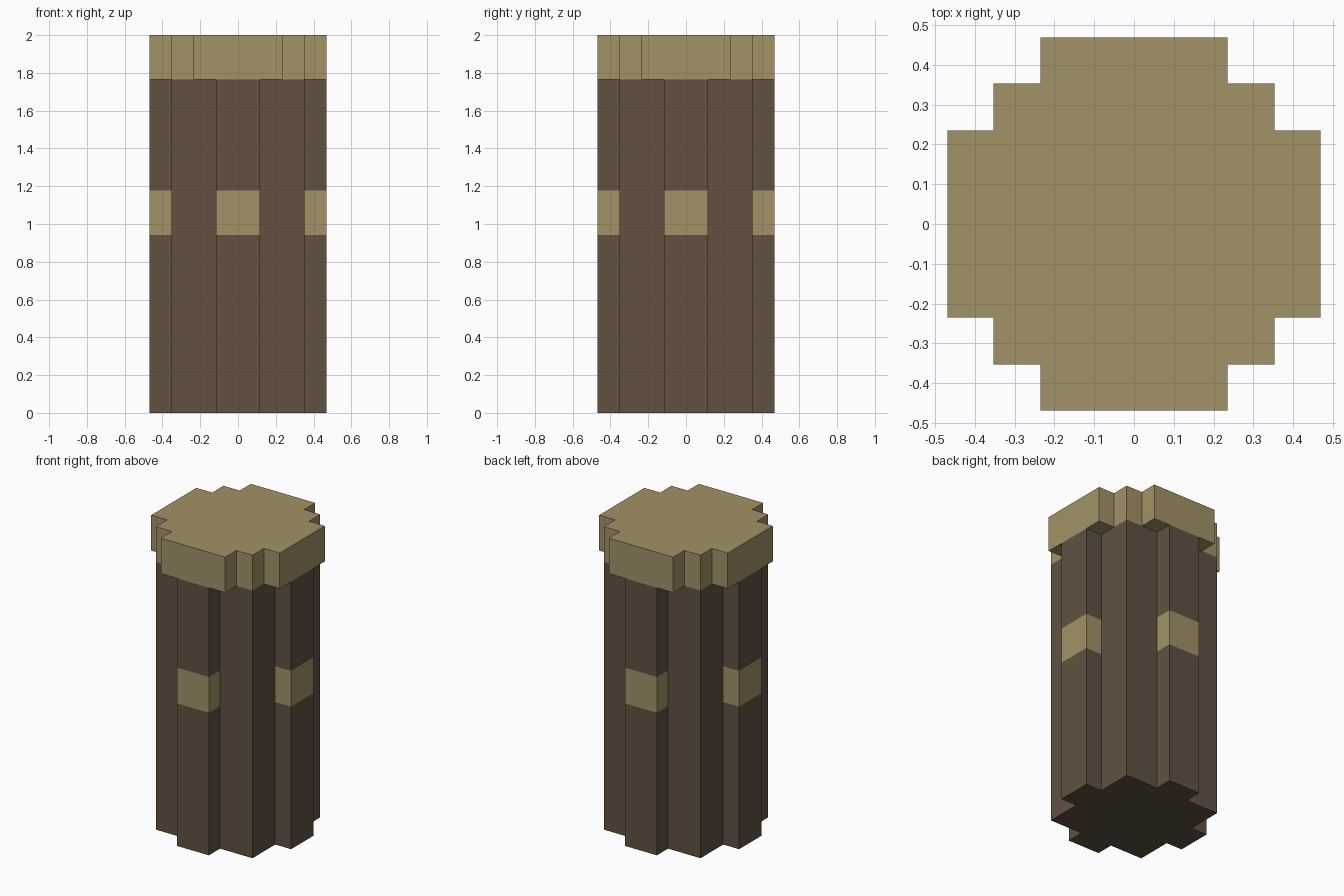
import bpy
import bmesh

if "Cube" in bpy.data.objects:
    bpy.data.objects.remove(bpy.data.objects["Cube"])

REACH = 0.469   # how far the four arms extend
CORE = 0.353    # half width of the square core
BAND = (0.941, 1.177)
CAP_BASE, TOP = 1.766, 2.0


def material(name, rgb):
    mat = bpy.data.materials.new(name)
    mat.diffuse_color = (*rgb, 1.0)
    mat.use_nodes = True
    mat.node_tree.nodes["Principled BSDF"].inputs["Base Color"].default_value = mat.diffuse_color
    return mat


bark = material("dark brown", (0.120, 0.083, 0.053))
tan = material("tan", (0.365, 0.287, 0.136))


def outline(arm):
    """Stepped cross-section: one quadrant turned four times."""
    quadrant = [(REACH, arm), (CORE, arm), (CORE, CORE), (arm, CORE), (arm, REACH)]
    points = []
    for _ in range(4):
        points += quadrant
        quadrant = [(-y, x) for x, y in quadrant]
    return points


def column(name, arm, levels, mats, banded=False):
    """Closed column of the stepped outline, with a ring at each level."""
    bm = bmesh.new()
    rings = [[bm.verts.new((x, y, z)) for x, y in outline(arm)] for z in levels]
    n = len(rings[0])
    for low, high in zip(rings, rings[1:]):
        for i in range(n):
            j = (i + 1) % n
            bm.faces.new((low[i], low[j], high[j], high[i]))
    bm.faces.new(rings[0][::-1])
    bm.faces.new(rings[-1])

    # Tan patches wrap the protruding arms only, between the band heights
    if banded:
        for f in bm.faces:
            c = f.calc_center_median()
            on_arm = max(abs(c.x), abs(c.y)) > CORE + 0.01
            if on_arm and BAND[0] < c.z < BAND[1]:
                f.material_index = 1

    mesh = bpy.data.meshes.new(name)
    bm.to_mesh(mesh)
    bm.free()
    for m in mats:
        mesh.materials.append(m)
    obj = bpy.data.objects.new(name, mesh)
    bpy.context.collection.objects.link(obj)
    return obj


# Main shaft with narrow arms and tan patches
column("shaft", 0.116, (0.0, *BAND, CAP_BASE), (bark, tan), banded=True)

# Wider cap on top
column("cap", 0.235, (CAP_BASE, TOP), (tan,))
